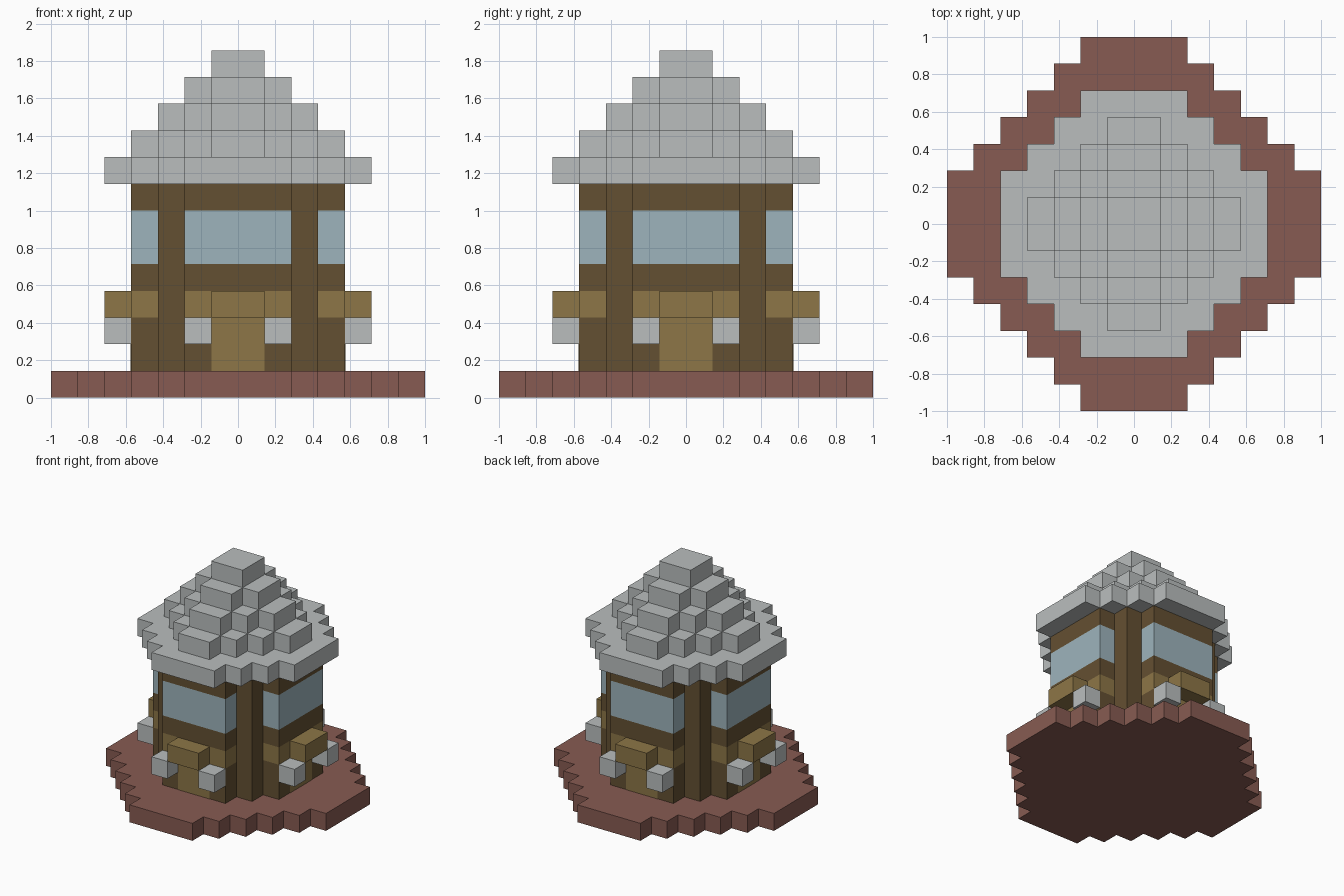
import bpy
import bmesh
from math import pi
from mathutils import Matrix, Vector

cube = bpy.data.objects.get("Cube")
if cube:
    bpy.data.objects.remove(cube, do_unlink=True)

U = 2 / 14  # size of one block


def material(name, color):
    mat = bpy.data.materials.new(name)
    mat.use_nodes = True
    mat.diffuse_color = (*color, 1)
    mat.node_tree.nodes["Principled BSDF"].inputs["Base Color"].default_value = (*color, 1)
    return mat


stone = material("pale grey stone", (0.49, 0.515, 0.515))
timber = material("dark brown timber", (0.127, 0.08, 0.032))
plank = material("tan plank", (0.266, 0.181, 0.063))
glass = material("blue glass", (0.337, 0.456, 0.503))
brick = material("red brick", (0.242, 0.105, 0.084))


def finish(name, bm, mat):
    bmesh.ops.recalc_face_normals(bm, faces=bm.faces)
    mesh = bpy.data.meshes.new(name)
    bm.to_mesh(mesh)
    bm.free()
    mesh.materials.append(mat)
    obj = bpy.data.objects.new(name, mesh)
    bpy.context.collection.objects.link(obj)
    return obj


def stepped_slab(name, widths, bottom, top, mat):
    """Extrude a four-way symmetric plan given by the half width of each block row."""
    quarter = []
    for row, width in enumerate(widths):
        following = widths[row + 1] if row + 1 < len(widths) else None
        if following != width:
            quarter.append((width, row + 1))
            if following is not None:
                quarter.append((following, row + 1))
    half = quarter + [(-x, y) for x, y in reversed(quarter)]
    outline = half + [(-x, -y) for x, y in half]
    bm = bmesh.new()
    base = bm.faces.new([bm.verts.new((x * U, y * U, bottom * U)) for x, y in outline])
    result = bmesh.ops.extrude_face_region(bm, geom=[base], use_keep_orig=True)
    verts = [v for v in result["geom"] if isinstance(v, bmesh.types.BMVert)]
    bmesh.ops.translate(bm, verts=verts, vec=(0, 0, (top - bottom) * U))
    return finish(name, bm, mat)


def box(name, low, high, mat, turn):
    """Box between two corners in block units, turned about the tower axis."""
    low, high = Vector(low) * U, Vector(high) * U
    bm = bmesh.new()
    placement = (Matrix.Rotation(turn, 4, "Z")
                 @ Matrix.Translation((low + high) / 2)
                 @ Matrix.Diagonal((*(high - low), 1)))
    bmesh.ops.create_cube(bm, size=1, matrix=placement)
    return finish(name, bm, mat)


# Ground slab
stepped_slab("brick_base", [7, 7, 6, 5, 4, 3, 2], 0, 1, brick)

# Corner pillars: the square core shows between the wings of the walls
stepped_slab("corner_pillars", [3, 3, 3], 1, 8, timber)

# Wall bands, stacked on a cross plan
for name, bottom, top, mat in (
    ("lower_wall", 1, 3, timber),
    ("plank_band", 3, 4, plank),
    ("window_sill", 4, 5, timber),
    ("windows", 5, 7, glass),
    ("wall_head", 7, 8, timber),
):
    stepped_slab(name, [4, 4, 2, 2], bottom, top, mat)

# Door, canopy and pair of lamps on every side
for index, side in enumerate(("front", "left", "back", "right")):
    turn = index * pi / 2
    box(side + "_door", (-1, -4.02, 1), (1, -4, 3), plank, turn)
    box(side + "_canopy", (-1, -5, 3), (1, -4, 4), plank, turn)
    for hand, x in (("left", 1), ("right", -2)):
        box(f"{side}_{hand}_lamp", (x, -5, 2), (x + 1, -4, 3), stone, turn)

# Eaves and stepped roof
stepped_slab("roof_eaves", [5, 5, 4, 3, 2], 8, 9, stone)
for tier in range(4):
    stepped_slab(f"roof_tier_{tier + 1}", list(range(4 - tier, 0, -1)), 9 + tier, 10 + tier, stone)
